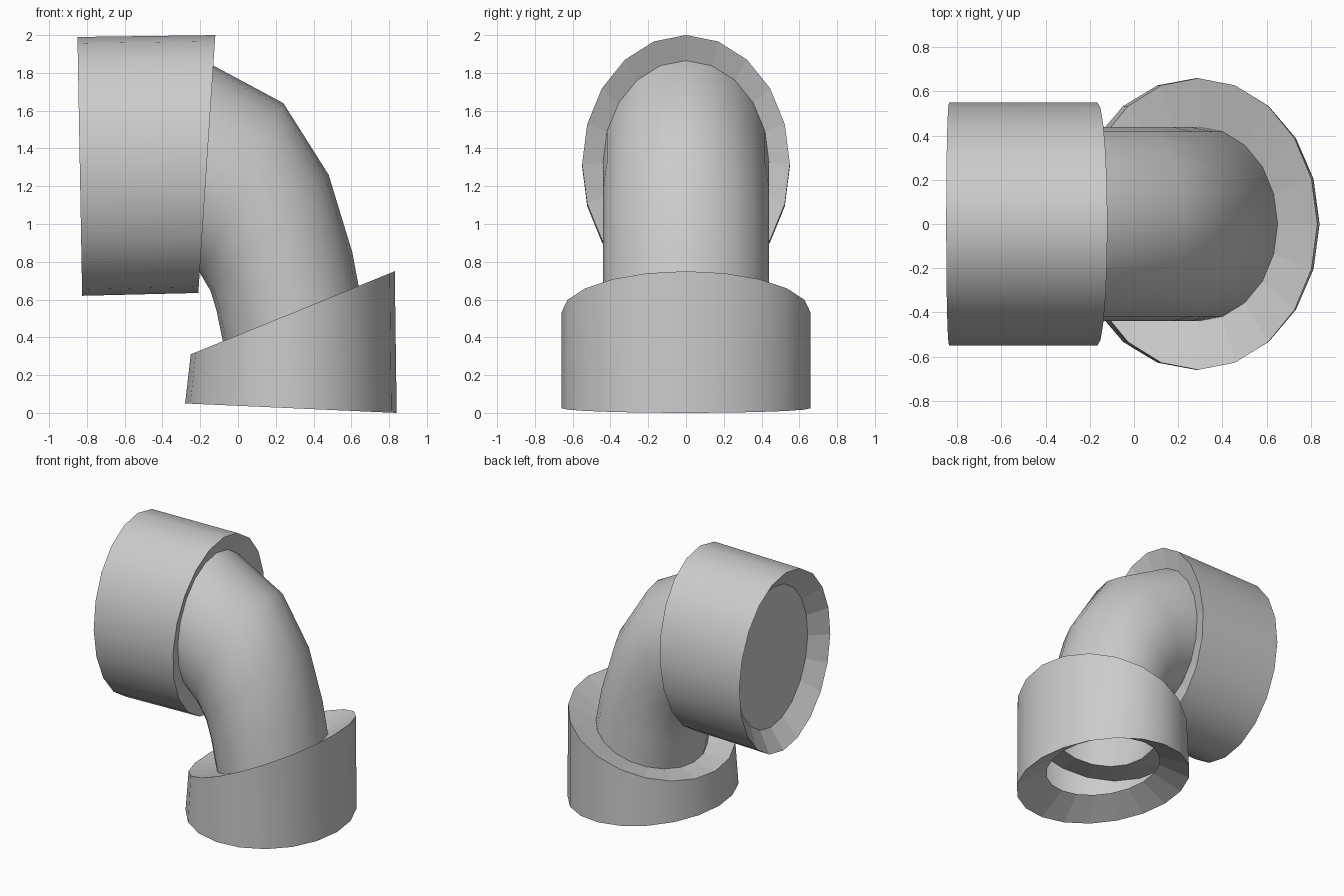
import bpy
import bmesh
from math import sin, cos, pi, radians
from mathutils import Vector

if "Cube" in bpy.data.objects:
    bpy.data.objects.remove(bpy.data.objects["Cube"])

SIDES = 20


def ring(bm, outer, inner, half_y):
    """Elliptical ring whose diameter in the XZ plane runs outer -> inner."""
    p, q = Vector((outer[0], 0, outer[1])), Vector((inner[0], 0, inner[1]))
    c, r = (p + q) / 2, (p - q) / 2
    return [bm.verts.new(c + r * cos(2 * pi * i / SIDES)
                         + Vector((0, half_y * sin(2 * pi * i / SIDES), 0)))
            for i in range(SIDES)]


def loft(name, sections, flat=(), cap_end=False):
    """Skin the rings in order; spans listed in flat keep faceted shading."""
    bm = bmesh.new()
    rings = [ring(bm, *s) for s in sections]
    flat_faces = []
    for k, (a, b) in enumerate(zip(rings, rings[1:])):
        for i in range(SIDES):
            j = (i + 1) % SIDES
            f = bm.faces.new((a[i], a[j], b[j], b[i]))
            f.index = 0
            if k in flat:
                flat_faces.append(f)
    if cap_end:
        flat_faces.append(bm.faces.new(rings[-1]))
    bm.faces.index_update()
    flat_ids = [f.index for f in flat_faces]
    mesh = bpy.data.meshes.new(name)
    bm.to_mesh(mesh)
    bm.free()
    obj = bpy.data.objects.new(name, mesh)
    bpy.context.collection.objects.link(obj)
    bpy.ops.object.select_all(action='DESELECT')
    obj.select_set(True)
    bpy.context.view_layer.objects.active = obj
    bpy.ops.object.shade_smooth_by_angle(angle=radians(32))
    for i in flat_ids:
        mesh.polygons[i].use_smooth = False
    return obj


# Rings shared between the pipe and the collars: outer point, inner point, half width
pipe_low = ((0.65, 0.61), (-0.07, 0.33), 0.44)
pipe_high = ((-0.18, 1.865), (-0.225, 0.78), 0.44)

# Lower collar: recessed open mouth, slanted wall, top shoulder
loft("lower_collar", [
    ((0.64, 0.13), (-0.08, 0.15), 0.44),
    ((0.84, 0.0), (-0.28, 0.05), 0.66),
    ((0.83, 0.75), (-0.25, 0.31), 0.66),
    pipe_low,
], flat=(0, 2))

# Bent pipe
loft("elbow_pipe", [
    pipe_low,
    ((0.605, 0.85), (-0.114, 0.543), 0.44),
    ((0.48, 1.26), (-0.145, 0.645), 0.44),
    ((0.24, 1.64), (-0.195, 0.73), 0.44),
    pipe_high,
])

# Upper collar: shoulder, wall, recessed closed end
loft("upper_collar", [
    pipe_high,
    ((-0.12, 2.0), (-0.21, 0.635), 0.55),
    ((-0.85, 1.99), (-0.825, 0.62), 0.55),
    ((-0.74, 1.85), (-0.72, 0.77), 0.43),
], flat=(0, 2), cap_end=True)
